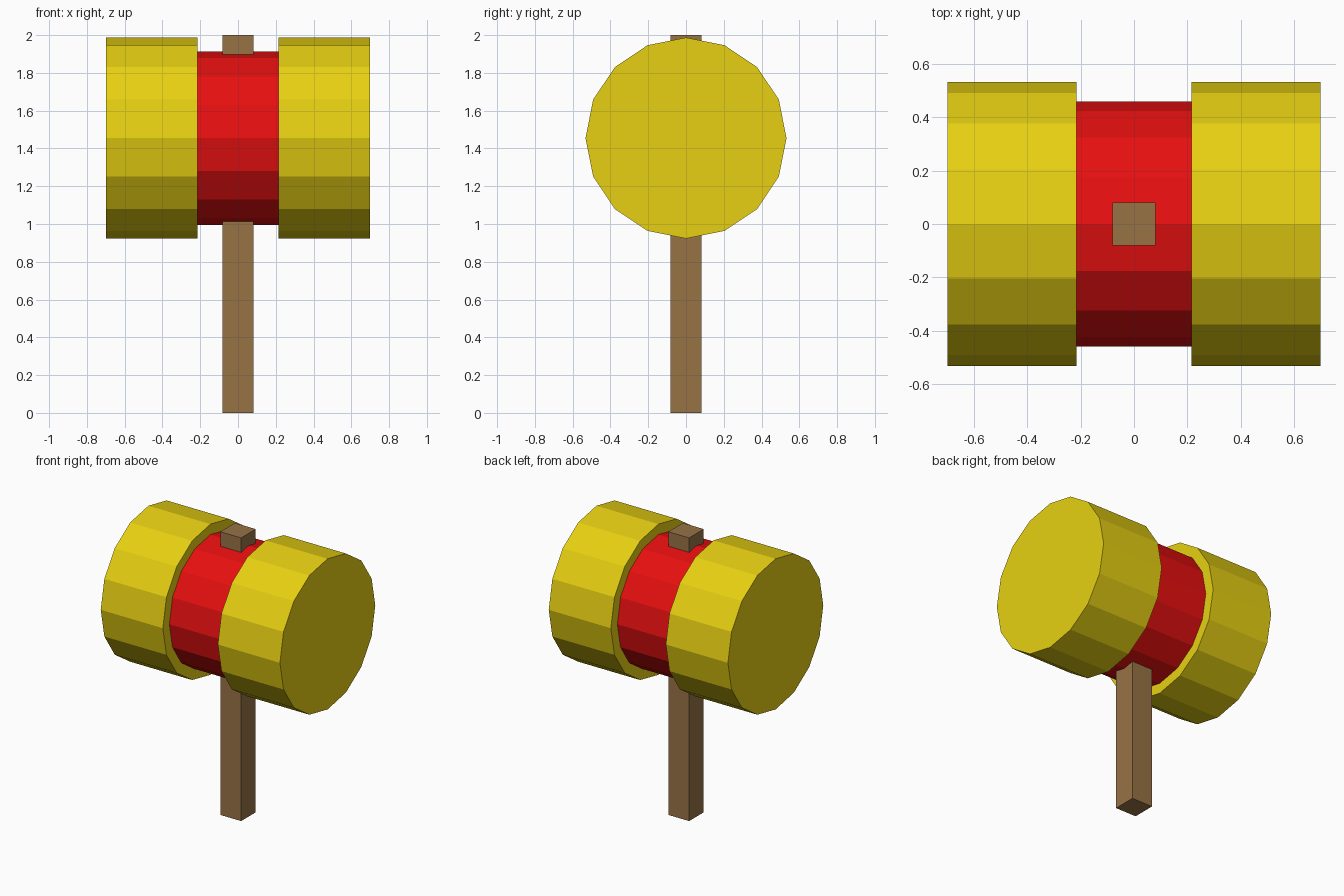
import bpy
import math

cube = bpy.data.objects.get("Cube")
if cube:
    bpy.data.objects.remove(cube, do_unlink=True)

HEAD_Z = 1.455


def make_material(name, rgb):
    mat = bpy.data.materials.new(name)
    mat.use_nodes = True
    colour = (*rgb, 1)
    mat.diffuse_color = colour
    mat.node_tree.nodes["Principled BSDF"].inputs["Base Color"].default_value = colour
    return mat


def drum(name, x_start, x_end, radius, mat):
    """Flat-sided cylinder lying along x, with a corner pointing straight up."""
    bpy.ops.mesh.primitive_cylinder_add(
        vertices=16, radius=radius, depth=x_end - x_start,
        location=((x_start + x_end) / 2, 0, HEAD_Z),
        rotation=(0, math.pi / 2, 0))
    obj = bpy.context.object
    obj.name = name
    obj.data.materials.append(mat)
    return obj


yellow = make_material("yellow", (0.8, 0.63, 0.006))
red = make_material("red", (0.8, 0.005, 0.005))
brown = make_material("wood brown", (0.31, 0.171, 0.06))

# Mallet head: two wide ends joined by a narrower band
drum("left_head", 0.215, 0.70, 0.532, yellow)
drum("right_head", -0.70, -0.215, 0.532, yellow)
drum("centre_band", -0.215, 0.215, 0.459, red)

# Square handle running right through the head
bpy.ops.mesh.primitive_cube_add(size=1, location=(0, 0, 1))
handle = bpy.context.object
handle.name = "handle"
handle.scale = (0.163, 0.163, 2)
handle.data.materials.append(brown)
